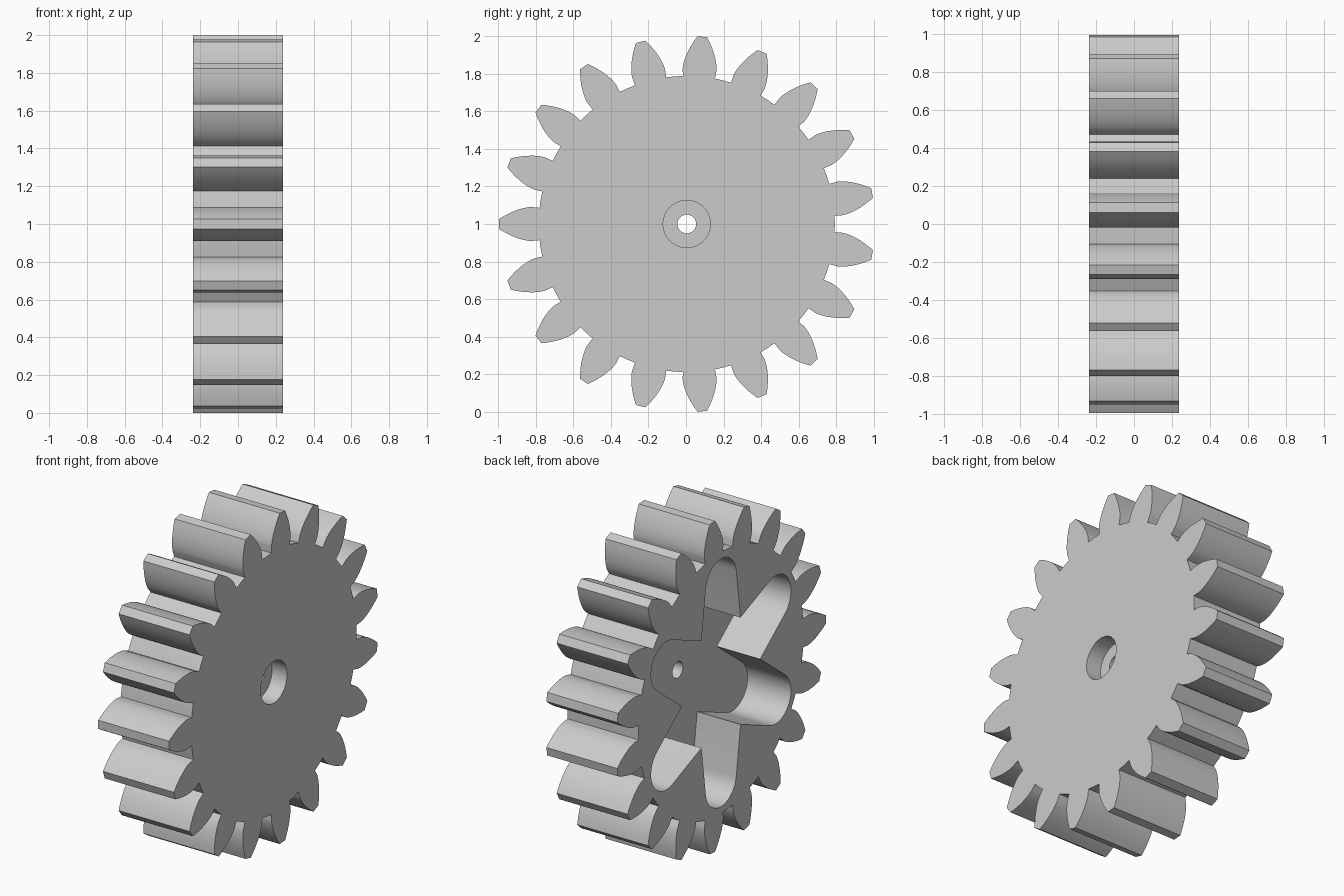
import bpy
import bmesh
from math import pi, sin, cos, tan, acos, radians

cube = bpy.data.objects.get("Cube")
if cube:
    bpy.data.objects.remove(cube, do_unlink=True)

TEETH = 19
TIP = 1.0015
HALF = 0.237                      # half the gear thickness
CENTRE = (0, 0.004, 1)
PITCH = TIP * TEETH / (TEETH + 2)
ROOT = 0.789
PRESSURE = radians(24)
BASE = PITCH * cos(PRESSURE)

grey = bpy.data.materials.new("plain_grey")
grey.use_nodes = True
grey.diffuse_color = (0.6, 0.6, 0.6, 1)
grey.node_tree.nodes["Principled BSDF"].inputs["Base Color"].default_value = (0.6, 0.6, 0.6, 1)


def prism(name, outline, x0, x1):
    """Extrude a (y, z) outline along x."""
    bm = bmesh.new()
    face = bm.faces.new([bm.verts.new((x0, y, z)) for y, z in outline])
    new = bmesh.ops.extrude_face_region(bm, geom=[face])["geom"]
    verts = [v for v in new if isinstance(v, bmesh.types.BMVert)]
    bmesh.ops.translate(bm, verts=verts, vec=(x1 - x0, 0, 0))
    bmesh.ops.recalc_face_normals(bm, faces=bm.faces)
    mesh = bpy.data.meshes.new(name)
    bm.to_mesh(mesh)
    bm.free()
    mesh.materials.append(grey)
    obj = bpy.data.objects.new(name, mesh)
    obj.location = CENTRE
    bpy.context.collection.objects.link(obj)
    return obj


def polar(r, a):
    return r * cos(a), r * sin(a)


def circle(r, n=48):
    return [polar(r, 2 * pi * i / n) for i in range(n)]


def involute(a):
    return tan(a) - a


def tooth_half_angle(r):
    a = acos(min(1, BASE / r))
    return pi / (2 * TEETH) + involute(PRESSURE) - involute(a)


# Involute tooth flank from root to tip
STEPS = 10
radii = [ROOT] + [BASE + (TIP - BASE) * (i / STEPS) ** 1.5 for i in range(STEPS + 1)]
flank = [(r, tooth_half_angle(r)) for r in radii]
outline = []
for k in range(TEETH):
    mid = pi + 2 * pi * k / TEETH
    outline += [polar(r, mid - h) for r, h in flank]
    outline += [polar(r, mid + h) for r, h in reversed(flank)]
    outline.append(polar(ROOT, mid + pi / TEETH))
gear = prism("gear", outline, -HALF, HALF)

# Six-armed pocket with tapered, rounded arms
ARMS = 6
NOTCH, ARM_CENTRE, ARM_R = 0.373, 0.602, 0.147
TAPER = radians(8)
pocket = []
for k in range(ARMS):
    mid = pi / 2 + 2 * pi * k / ARMS
    pocket.append(polar(NOTCH, mid - pi / ARMS))
    cy, cz = polar(ARM_CENTRE, mid)
    for i in range(17):
        a = -pi / 2 + TAPER + (pi - 2 * TAPER) * i / 16
        dy, dz = polar(ARM_R, mid + a)
        pocket.append((cy + dy, cz + dz))

cutters = [
    prism("arm_pocket", pocket, -HALF - 0.1, -HALF + 0.29),
    prism("counterbore", circle(0.126), HALF - 0.1, HALF + 0.1),
    prism("shaft_hole", circle(0.05, 32), -HALF - 0.2, HALF + 0.2),
]

# Cut the pocket, counterbore and shaft hole
bpy.ops.object.select_all(action="DESELECT")
bpy.context.view_layer.objects.active = gear
gear.select_set(True)
for cutter in cutters:
    cutter.hide_render = True
    mod = gear.modifiers.new(cutter.name, "BOOLEAN")
    mod.operation = "DIFFERENCE"
    mod.solver = "EXACT"
    mod.object = cutter
    bpy.ops.object.modifier_apply(modifier=mod.name)
    bpy.data.objects.remove(cutter, do_unlink=True)

bpy.ops.object.shade_smooth_by_angle(angle=radians(30))
